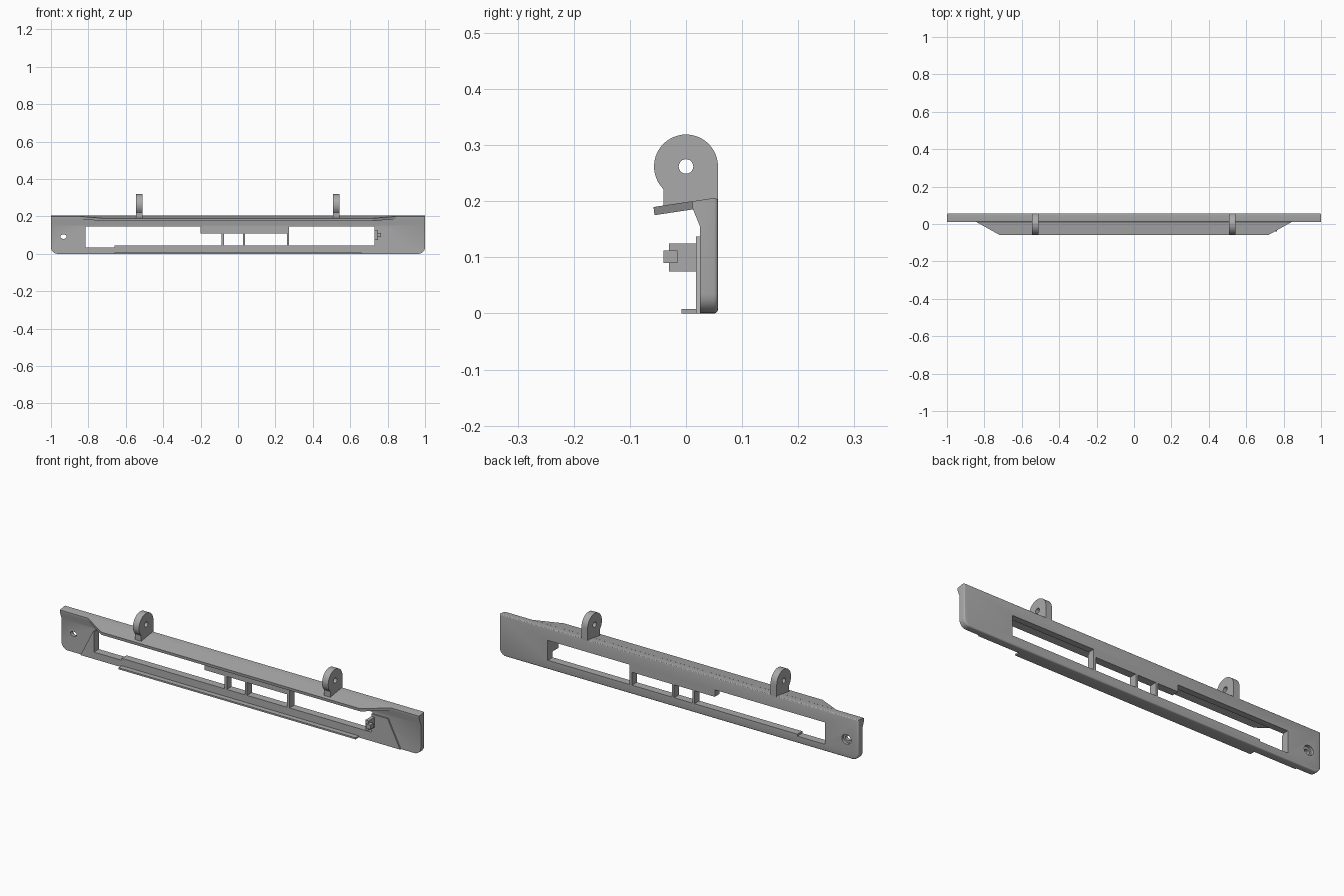
import bpy, bmesh, math
from mathutils import Vector

if "Cube" in bpy.data.objects:
    bpy.data.objects.remove(bpy.data.objects["Cube"])

grey = bpy.data.materials.new("mid grey")
grey.use_nodes = True
grey.diffuse_color = (0.4, 0.4, 0.4, 1)
grey.node_tree.nodes["Principled BSDF"].inputs["Base Color"].default_value = (0.4, 0.4, 0.4, 1)


def finish(name, bm):
    bmesh.ops.recalc_face_normals(bm, faces=bm.faces)
    mesh = bpy.data.meshes.new(name)
    bm.to_mesh(mesh)
    bm.free()
    mesh.materials.append(grey)
    ob = bpy.data.objects.new(name, mesh)
    bpy.context.collection.objects.link(ob)
    return ob


def prism(points, offset):
    """Extrude a closed 3D outline along an offset."""
    bm = bmesh.new()
    face = bm.faces.new([bm.verts.new(p) for p in points])
    new = bmesh.ops.extrude_face_region(bm, geom=[face])["geom"]
    bmesh.ops.translate(bm, vec=offset, verts=[v for v in new if isinstance(v, bmesh.types.BMVert)])
    bmesh.ops.recalc_face_normals(bm, faces=bm.faces)
    return bm


def along_x(profile, x0, x1):
    return prism([(x0, y, z) for y, z in profile], (x1 - x0, 0, 0))


def along_y(outline, y0, y1):
    return prism([(x, y0, z) for x, z in outline], (0, y1 - y0, 0))


def rect(a0, a1, b0, b1):
    return [(a0, b0), (a1, b0), (a1, b1), (a0, b1)]


def oval(cx, cz, rx, rz, n=24):
    return [(cx + rx * math.cos(i * math.tau / n), cz + rz * math.sin(i * math.tau / n)) for i in range(n)]


def cut(ob, bm):
    tool = finish("cutter", bm)
    mod = ob.modifiers.new("cut", "BOOLEAN")
    mod.operation, mod.solver, mod.object = "DIFFERENCE", "EXACT", tool
    bpy.context.view_layer.objects.active = ob
    bpy.ops.object.modifier_apply(modifier=mod.name)
    bpy.data.objects.remove(tool)


def smooth(ob):
    bpy.ops.object.select_all(action="DESELECT")
    ob.select_set(True)
    bpy.context.view_layer.objects.active = ob
    bpy.ops.object.shade_smooth_by_angle(angle=math.radians(35))


BACK, FRONT, PANEL = 0.057, 0.025, 0.018

# Main plate with a thickened top rail, rounded lower corners and eased back edges
bm = along_x([(BACK, 0), (BACK, 0.207), (0.012, 0.2), (0.012, 0.187), (FRONT, 0.155), (FRONT, 0)], -1, 1)
corners = [e for e in bm.edges if all(v.co.z < 0.001 for v in e.verts)
           and abs(e.verts[0].co.x - e.verts[1].co.x) < 0.001]
bmesh.ops.bevel(bm, geom=corners, offset=0.035, segments=6, profile=0.5, affect="EDGES")
rim = [e for e in bm.edges if all(v.co.y > BACK - 0.0001 for v in e.verts)]
bmesh.ops.bevel(bm, geom=rim, offset=0.007, segments=3, profile=0.5, affect="EDGES")
plate = finish("main_plate", bm)

# Raised front panel with slanted ends
panel = finish("front_panel", along_y(
    [(-0.89, 0), (0.89, 0), (0.82, 0.137), (-0.82, 0.137)], PANEL, FRONT))

# Window openings, leaving thin bars between them
openings = [
    [(-0.815, 0.035), (-0.66, 0.035), (-0.66, 0.045), (-0.087, 0.045),
     (-0.087, 0.11), (-0.2, 0.11), (-0.2, 0.145), (-0.815, 0.145)],
    rect(-0.075, 0.026, 0.045, 0.11),
    rect(0.038, 0.261, 0.045, 0.11),
    rect(0.274, 0.73, 0.045, 0.145),
]
for outline in openings:
    for ob in (plate, panel):
        cut(ob, along_y(outline, -0.1, 0.1))

# Fixing hole with a wider pocket at the back
cut(plate, along_y(oval(-0.933, 0.092, 0.017, 0.012), -0.1, 0.1))
cut(plate, along_y(oval(-0.933, 0.092, 0.026, 0.024), 0.042, 0.1))
smooth(plate)

# Sloping top lip with chamfered ends
lip_outline = [(-0.845, 0.012), (-0.72, -0.058), (0.72, -0.058), (0.845, 0.012)]
finish("top_lip", prism([(x, y, 0.207 + (y - BACK) * 0.15) for x, y in lip_outline], (0, 0.002, -0.0145)))

# Bottom ledge
finish("bottom_ledge", along_x(rect(-0.008, PANEL, 0, 0.008), -0.66, 0.66))

# Side clip and its hook
finish("side_clip", along_x(rect(-0.03, PANEL, 0.075, 0.125), 0.73, 0.748))
finish("clip_hook", along_x(rect(-0.04, -0.015, 0.09, 0.112), 0.742, 0.765))

# Hanging lugs: round head on a straight foot, with a pin hole
R, CZ = 0.057, 0.262
start, end = 0, math.radians(225)
head = [(R * math.cos(start + (end - start) * i / 28), CZ + R * math.sin(start + (end - start) * i / 28))
        for i in range(29)]
for side, cx in (("right", -0.528), ("left", 0.525)):
    lug = finish(side + "_lug", along_x(head + [(-0.04, 0.19), (0.012, 0.19), (BACK, 0.197)], cx - 0.017, cx + 0.017))
    cut(lug, along_x(oval(0, CZ, 0.013, 0.013), cx - 0.1, cx + 0.1))
    smooth(lug)
